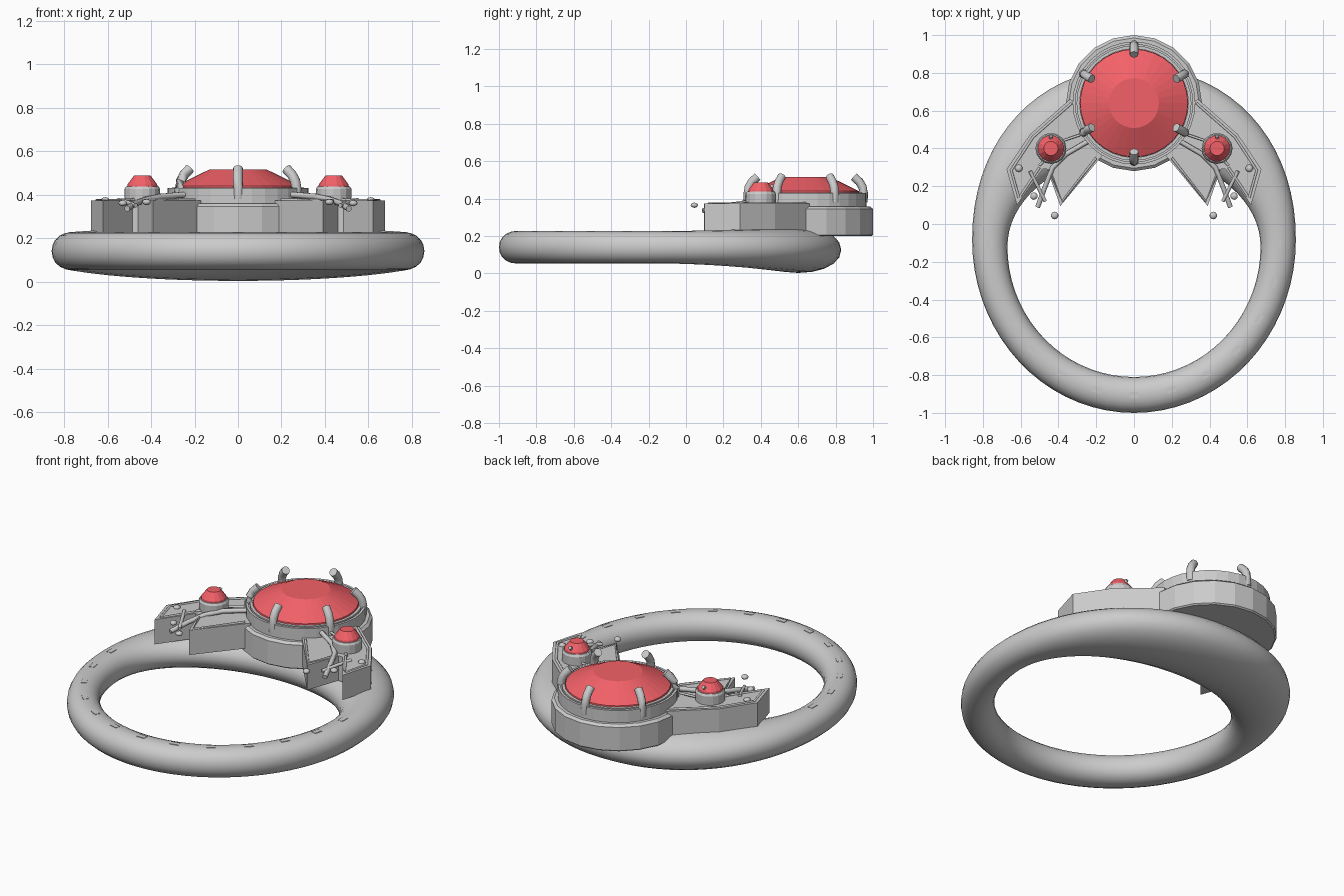
import bpy, bmesh
from math import sin, cos, pi, radians, copysign
from mathutils import Matrix, Vector

if "Cube" in bpy.data.objects:
    bpy.data.objects.remove(bpy.data.objects["Cube"])

red = bpy.data.materials.new("red_gem")
red.diffuse_color = (0.9, 0.12, 0.14, 1)
red.use_nodes = True
red.node_tree.nodes["Principled BSDF"].inputs["Base Color"].default_value = red.diffuse_color
HEAD = (0, 0.64)
SIDE = (0.44, 0.40)


def finish(bm, name, mirror=False, smooth=None, mat=None):
    bmesh.ops.recalc_face_normals(bm, faces=bm.faces)
    me = bpy.data.meshes.new(name)
    bm.to_mesh(me)
    bm.free()
    ob = bpy.data.objects.new(name, me)
    bpy.context.collection.objects.link(ob)
    if mat:
        me.materials.append(mat)
    if mirror:
        ob.modifiers.new("mirror", 'MIRROR').use_mirror_merge = False
    if smooth:
        bpy.ops.object.select_all(action='DESELECT')
        ob.select_set(True)
        bpy.context.view_layer.objects.active = ob
        bpy.ops.object.shade_smooth_by_angle(angle=radians(smooth))
    return ob


def bridge(bm, rings, closed=False):
    n = len(rings[0])
    pairs = list(zip(rings, rings[1:])) + ([(rings[-1], rings[0])] if closed else [])
    for a, b in pairs:
        for i in range(n):
            bm.faces.new((a[i], a[(i + 1) % n], b[(i + 1) % n], b[i]))


def lathe(name, centre, profile, sides, **kw):
    """Turn an (r, z) profile around a vertical axis, capped at both ends."""
    bm = bmesh.new()
    rings = [[bm.verts.new((centre[0] + r * cos(2 * pi * i / sides),
                            centre[1] + r * sin(2 * pi * i / sides), z))
              for i in range(sides)] for r, z in profile]
    bridge(bm, rings)
    bm.faces.new(rings[0])
    bm.faces.new(rings[-1])
    return finish(bm, name, **kw)


def add_rod(bm, points, r, sides=10):
    """Sweep a round section along a short path."""
    pts = [Vector(p) for p in points]
    rings = []
    for i, p in enumerate(pts):
        d = (pts[min(i + 1, len(pts) - 1)] - pts[max(i - 1, 0)]).normalized()
        u = d.cross(Vector((0.31, 0.17, 0.93))).normalized()
        v = d.cross(u)
        rings.append([bm.verts.new(p + r * (u * cos(2 * pi * k / sides) + v * sin(2 * pi * k / sides)))
                      for k in range(sides)])
    bridge(bm, rings)
    bm.faces.new(rings[0])
    bm.faces.new(rings[-1])


def spow(v, e):
    return copysign(abs(v) ** e, v)


# Band: a loop that grows wider and deeper toward the head
def band_section(t):
    c, s = cos(t), sin(t)
    e = 2 / 2.12
    outer = Vector((0.857 * spow(c, e), -0.085 + 0.915 * spow(s, e), 0))
    if s < 0:
        outer = Vector((0.857 * c, -0.085 + 0.915 * s, 0))
    inner = Vector((0.67 * c, -0.12 + (0.49 if s > 0 else 0.69) * s, 0))
    w = max(0, s) ** 1.6
    return outer, inner, 0.14 - 0.014 * w, 0.087 + 0.036 * w


bm = bmesh.new()
rings = []
for i in range(72):
    outer, inner, zc, hz = band_section(2 * pi * i / 72)
    mid, half = (outer + inner) / 2, (outer - inner) / 2
    rings.append([bm.verts.new(mid + half * spow(cos(a), 0.95) + Vector((0, 0, zc + hz * spow(sin(a), 0.95))))
                  for a in [2 * pi * k / 20 for k in range(20)]])
bridge(bm, rings, closed=True)
finish(bm, "band", smooth=60)

# Little plates let into the upper face of the band
bm = bmesh.new()
for i in range(13):
    t = radians(180 + 15 * i)
    outer, inner, zc, hz = band_section(t)
    p = (outer + inner) / 2
    m = (Matrix.Translation((p.x, p.y, 0.220)) @ Matrix.Rotation(t, 4, 'Z')
         @ Matrix.Diagonal((0.03, 0.05, 0.016, 1)))
    bmesh.ops.create_cube(bm, size=1, matrix=m)
finish(bm, "band_plates")

# Head: faceted seat, rimmed collar and the large gem
lathe("head_seat", HEAD, [(0.352, 0.2), (0.36, 0.207), (0.36, 0.345), (0.345, 0.358)], 20)
lathe("head_collar", HEAD, [(0.325, 0.35), (0.325, 0.43), (0.311, 0.43), (0.311, 0.42),
                            (0.304, 0.42), (0.304, 0.433), (0.288, 0.433), (0.288, 0.36)], 32)
lathe("large_gem", HEAD, [(0.15, 0.37), (0.287, 0.425), (0.285, 0.44), (0.132, 0.515)], 32, mat=red)

# Six prongs curling over the large gem
bm = bmesh.new()
for k in range(6):
    a = radians(30 + 60 * k)
    add_rod(bm, [(HEAD[0] + r * cos(a), HEAD[1] + r * sin(a), z) for r, z in
                 [(0.308, 0.38), (0.31, 0.43), (0.304, 0.462), (0.287, 0.49), (0.257, 0.518)]], 0.023, 12)
finish(bm, "large_prongs", smooth=50)

# Wings: forked shoulder plates
outline = [(0.2, 0.60), (0.34, 0.66), (0.55, 0.475), (0.675, 0.29), (0.62, 0.10),
           (0.485, 0.29), (0.46, 0.29), (0.39, 0.095), (0.17, 0.36)]
bm = bmesh.new()
rings = [[bm.verts.new((x, y, z)) for x, y in outline] for z in (0.225, 0.373)]
bridge(bm, rings)
bm.faces.new(rings[0])
bm.faces.new(rings[1])
finish(bm, "wing", mirror=True)

# Raised ribs along the wings and the loose tendrils in the fork
ribs = [
    [(0.33, 0.64, 0.375), (0.535, 0.46, 0.373), (0.65, 0.285, 0.373), (0.61, 0.14, 0.37)],
    [(0.50, 0.30, 0.375), (0.60, 0.15, 0.372)],
    [(0.20, 0.35, 0.376), (0.38, 0.12, 0.372), (0.45, 0.29, 0.374)],
    [(0.26, 0.48, 0.40), (0.38, 0.44, 0.385), (0.50, 0.31, 0.375)],
]
bm = bmesh.new()
for path in ribs:
    add_rod(bm, path, 0.007, 8)
add_rod(bm, [(0.24, 0.44, 0.40), (0.36, 0.37, 0.39), (0.43, 0.30, 0.375), (0.47, 0.2, 0.36), (0.51, 0.09, 0.335)],
        0.014, 8)
add_rod(bm, [(0.55, 0.28, 0.375), (0.51, 0.2, 0.365), (0.47, 0.12, 0.35)], 0.01, 8)
finish(bm, "wing_ribs", mirror=True, smooth=50)

# Bead accents
bm = bmesh.new()
for p in [(0.53, 0.148, 0.36), (0.42, 0.045, 0.365), (0.61, 0.295, 0.374)]:
    bmesh.ops.create_icosphere(bm, subdivisions=2, radius=0.02,
                               matrix=Matrix.Translation(p) @ Matrix.Diagonal((1, 1, 0.7, 1)))
finish(bm, "wing_beads", mirror=True, smooth=60)

# Small side gems in cups, each with one tiny claw at the back
lathe("side_cup", SIDE, [(0.08, 0.36), (0.082, 0.425), (0.075, 0.437)], 16, mirror=True)
lathe("side_gem", SIDE, [(0.04, 0.42), (0.07, 0.435), (0.068, 0.447), (0.038, 0.487)], 14,
      mirror=True, mat=red)
bm = bmesh.new()
add_rod(bm, [(SIDE[0], SIDE[1] + r, z) for r, z in [(0.05, 0.45), (0.058, 0.465), (0.066, 0.47)]], 0.01, 8)
finish(bm, "side_claw", mirror=True, smooth=50)
